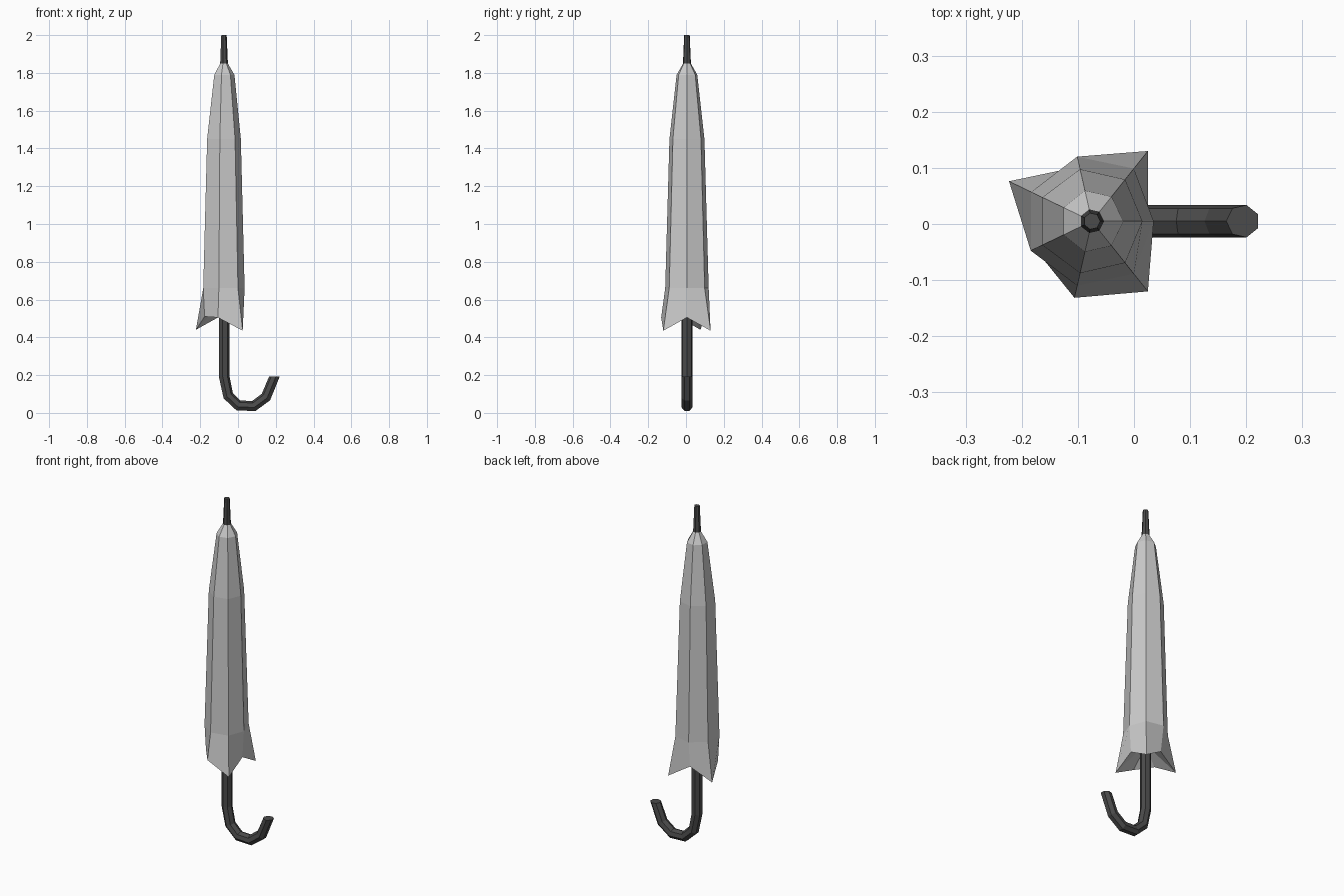
import bpy, bmesh
from math import cos, sin, pi
from mathutils import Vector

if "Cube" in bpy.data.objects:
    bpy.data.objects.remove(bpy.data.objects["Cube"])

N = 7                      # sides used throughout
CX, CY = -0.075, 0.005     # umbrella axis


def material(name, v):
    m = bpy.data.materials.new(name)
    m.diffuse_color = (v, v, v, 1)
    m.use_nodes = True
    m.node_tree.nodes["Principled BSDF"].inputs["Base Color"].default_value = m.diffuse_color
    return m


dark = material("dark", 0.07)


def loft(name, rings, cap_start=True, cap_end=True, mat=None):
    """Skin a list of N-point rings into a mesh object."""
    bm = bmesh.new()
    vs = [[bm.verts.new(p) for p in ring] for ring in rings]
    for a, b in zip(vs, vs[1:]):
        for i in range(N):
            j = (i + 1) % N
            bm.faces.new((a[i], a[j], b[j], b[i]))
    if cap_start:
        bm.faces.new(vs[0][::-1])
    if cap_end:
        bm.faces.new(vs[-1])
    bmesh.ops.recalc_face_normals(bm, faces=bm.faces)
    me = bpy.data.meshes.new(name)
    bm.to_mesh(me)
    bm.free()
    if mat:
        me.materials.append(mat)
    ob = bpy.data.objects.new(name, me)
    bpy.context.collection.objects.link(ob)
    return ob


def ring(radii, heights):
    return [(CX + r * cos(2 * pi * i / N), CY + r * sin(2 * pi * i / N), z)
            for i, (r, z) in enumerate(zip(radii, heights))]


def flat_ring(r, z):
    return ring([r] * N, [z] * N)


# folded canopy: hem alternates between long points and tucked folds
rim = ring([0.10, 0.16, 0.10, 0.164, 0.113, 0.14, 0.16],
           [0.505, 0.435, 0.51, 0.44, 0.51, 0.505, 0.435])
belly = ring([0.11, 0.12, 0.118, 0.12, 0.121, 0.118, 0.12], [0.66] * N)
shoulder = ring([0.09, 0.095, 0.095, 0.098, 0.098, 0.095, 0.095], [1.45] * N)
loft("canopy", [flat_ring(0.03, 0.56), rim, belly, shoulder,
                flat_ring(0.056, 1.79), flat_ring(0.021, 1.85)],
     cap_start=False, cap_end=False)

# tip above the canopy
loft("ferrule", [flat_ring(0.022, 1.84), flat_ring(0.015, 2.0)], mat=dark)

# shaft and hooked handle: seven-sided tube swept along a path in the xz plane
path = [Vector((x, CY, z)) for x, z in
        [(CX, 1.84), (CX, 0.195), (-0.053, 0.09), (0.002, 0.038),
         (0.084, 0.035), (0.149, 0.083), (0.194, 0.192)]]
R = 0.0295
rings = []
for k, p in enumerate(path):
    t_in = (p - path[k - 1]).normalized() if k else Vector((0, 0, -1))
    t_out = (path[k + 1] - p).normalized() if k < len(path) - 1 else Vector((0, 0, 1))
    t = Vector((0, 0, 1)) if k == len(path) - 1 else (t_in + t_out).normalized()
    side = Vector((-t.z, 0, t.x))          # towards the inside of the hook
    r = 0.015 if k == 0 else R
    if k == 0:
        rings.append([p + side * r * cos(2 * pi * i / N) + Vector((0, r * sin(2 * pi * i / N), 0))
                      for i in range(N)])
        p = Vector((CX, CY, 0.62))         # start of the thick grip
        r = R
    rings.append([p + side * r * cos(2 * pi * i / N) + Vector((0, r * sin(2 * pi * i / N), 0))
                  for i in range(N)])
loft("shaft_and_handle", rings, mat=dark)
